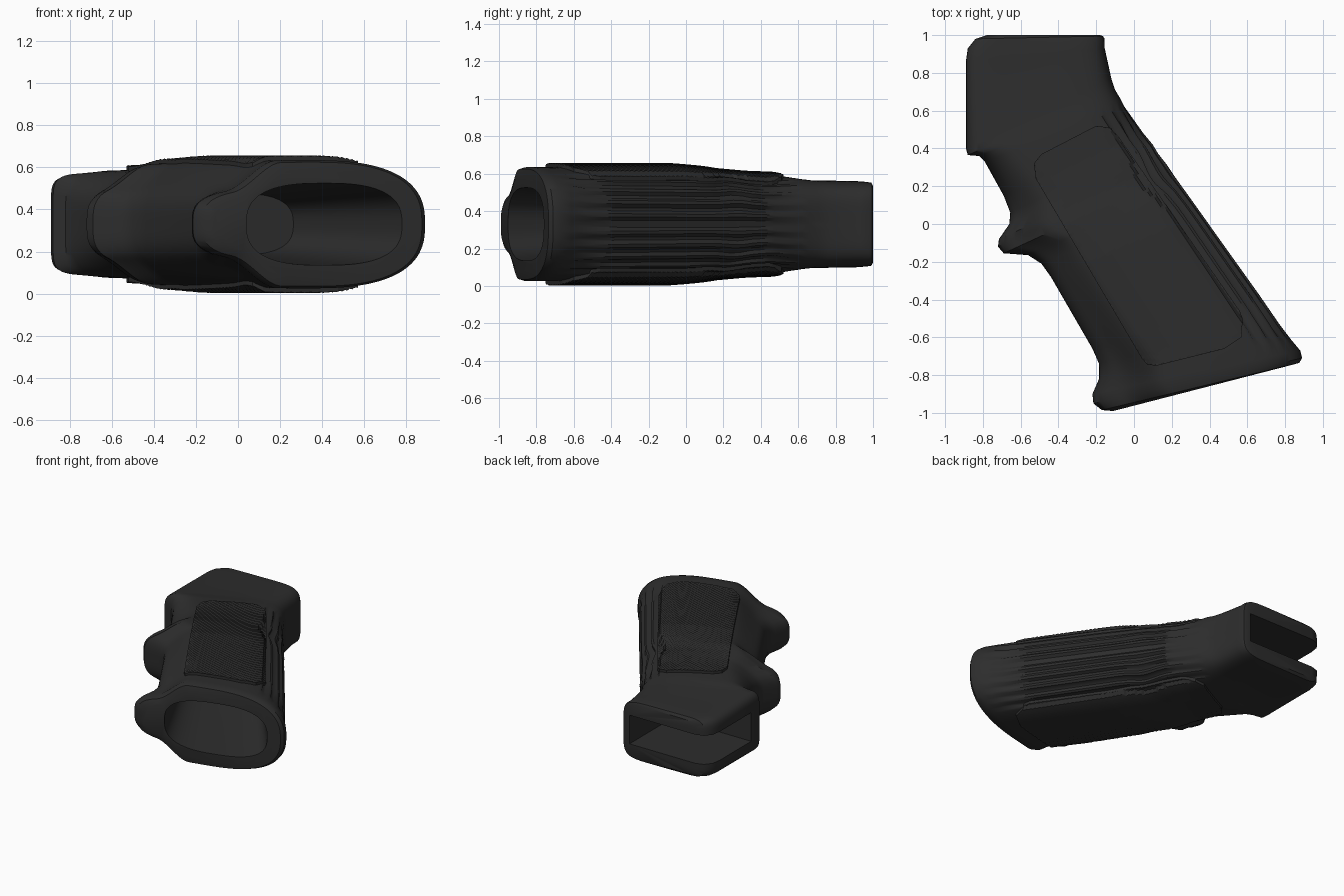
import bpy, bmesh, math
from mathutils import Vector, Matrix
from mathutils.bvhtree import BVHTree

MID = 0.33      # height of the symmetry plane
COUNT = 140     # points around each cross-section

if "Cube" in bpy.data.objects:
    bpy.data.objects.remove(bpy.data.objects["Cube"])

polymer = bpy.data.materials.new("black polymer")
polymer.use_nodes = True
polymer.diffuse_color = (0.026, 0.026, 0.026, 1)
polymer.node_tree.nodes["Principled BSDF"].inputs["Base Color"].default_value = polymer.diffuse_color


def add_object(name, bm):
    mesh = bpy.data.meshes.new(name)
    bm.to_mesh(mesh)
    bm.free()
    mesh.materials.append(polymer)
    obj = bpy.data.objects.new(name, mesh)
    bpy.context.collection.objects.link(obj)
    return obj


def activate(obj):
    bpy.ops.object.select_all(action='DESELECT')
    obj.select_set(True)
    bpy.context.view_layer.objects.active = obj


def keyed(keys, i):
    """Linear interpolation between (station, value) keys."""
    for (i0, v0), (i1, v1) in zip(keys, keys[1:]):
        if i <= i1:
            return v0 + (v1 - v0) * (i - i0) / (i1 - i0)
    return keys[-1][1]


def ring(front, back, half, n_front, n_back, taper=0.0, ribs=False):
    """Evenly spaced rounded section in the upright plane through front and back."""
    front, back = Vector((*front, MID)), Vector((*back, MID))
    centre, axis = (front + back) / 2, (back - front) / 2
    a = axis.length
    axis.normalize()
    start = taper - 0.7
    dense = []
    for i in range(1201):
        t = math.tau * i / 1200
        c, s = math.cos(t), math.sin(t)
        n = n_back if c > 0 else n_front
        u = math.copysign(abs(c) ** (2 / n), c)
        f = min(max((start - u) / 0.45, 0), 1)
        f = 1 - taper * f * f * (3 - 2 * f)
        dense.append(Vector((u * a, math.copysign(abs(s) ** (2 / n), s) * half * f)))
    lengths = [0.0]
    for p, q in zip(dense, dense[1:]):
        lengths.append(lengths[-1] + (q - p).length)
    points, j = [], 0
    for i in range(COUNT):
        while lengths[j] < lengths[-1] * i / COUNT:
            j += 1
        p = dense[j].copy()
        k = min(i, COUNT - i)
        if ribs and k <= 17 and k % 4 in (0, 1):
            p *= 1 - 0.018 / p.length       # groove
        points.append(centre + axis * p.x + Vector((0, 0, p.y)))
    return points


def loft(name, rings):
    bm = bmesh.new()
    loops = [[bm.verts.new(p) for p in r] for r in rings]
    for lo, hi in zip(loops, loops[1:]):
        for i in range(COUNT):
            k = (i + 1) % COUNT
            bm.faces.new((lo[i], lo[k], hi[k], hi[i]))
    bm.faces.new(loops[0])
    bm.faces.new(loops[-1])
    bmesh.ops.recalc_face_normals(bm, faces=bm.faces)
    return add_object(name, bm)


def cut(obj, cutter):
    cutter.hide_render = True
    activate(obj)
    mod = obj.modifiers.new("cut", 'BOOLEAN')
    mod.operation, mod.solver, mod.object = 'DIFFERENCE', 'EXACT', cutter
    bpy.ops.object.modifier_apply(modifier=mod.name)
    bpy.data.objects.remove(cutter)


# Side outline, from the mounting end down to the foot
front_edge = [(-.78, 1), (-.84, .98), (-.88, .93), (-.89, .86), (-.89, .4), (-.88, .365),
              (-.82, .36), (-.79, .33), (-.69, .15), (-.655, .06), (-.66, 0), (-.715, -.08),
              (-.72, -.12), (-.69, -.155), (-.56, -.165), (-.49, -.21), (-.44, -.28),
              (-.22, -.66), (-.185, -.74), (-.185, -.82), (-.22, -.9), (-.215, -.95),
              (-.17, -.985), (-.11, -.99)]
back_edge = [(-.18, 1), (-.165, .995), (-.155, .98), (-.155, .93), (-.12, .77), (-.1, .71),
             (-.07, .66), (-.05, .62), (.05, .48), (.1, .42), (.13, .37), (.17, .32),
             (.19, .29), (.21, .26), (.26, .19), (.31, .12), (.36, .05), (.66, -.37),
             (.77, -.53), (.83, -.61), (.88, -.67), (.89, -.71), (.875, -.735), (.84, -.745)]
half_keys = [(0, .205), (1, .222), (4, .235), (7, .257), (16, .305), (21, .305), (22, .295), (23, .25)]
taper_keys = [(0, 0), (6, .02), (8, .15), (12, .33), (16, .2), (18, .3), (20, .42), (23, .42)]
front_keys = [(0, 9), (5, 8), (8, 3.5), (23, 3.3)]
back_keys = [(0, 6), (4, 5), (8, 2.8), (23, 2.6)]

# Grip body with a ribbed backstrap
grip = loft("grip_body", [
    ring(f, b, keyed(half_keys, i), keyed(front_keys, i), keyed(back_keys, i),
         keyed(taper_keys, i), 8 <= i <= 18)
    for i, (f, b) in enumerate(zip(front_edge, back_edge))])

# Textured side panels follow the body surface
bpy.context.view_layer.update()
surface = BVHTree.FromObject(grip, bpy.context.evaluated_depsgraph_get())
panel_outline = [Vector((*p, 0)) for p in (
    (.04, -.71), (.07, -.745), (.12, -.75), (.52, -.65), (.57, -.6), (.575, -.5), (.56, -.46),
    (-.08, .46), (-.13, .51), (-.2, .52), (-.49, .37), (-.53, .32), (-.52, .24))]


def side_panel(name, side):
    bm = bmesh.new()
    nx, ny = 54, 96
    bmesh.ops.create_grid(bm, x_segments=nx, y_segments=ny, size=1)
    for v in bm.verts:
        odd = (round((v.co.x + 1) * nx / 2) + round((v.co.y + 1) * ny / 2)) % 2
        v.co = (v.co.x * 0.4, v.co.y * 0.72, 0.006 * odd)
    bm.transform(Matrix.Translation((0.02, -0.1, 0)) @ Matrix.Rotation(0.59, 4, 'Z'))
    for p, q in zip(panel_outline, panel_outline[1:] + panel_outline[:1]):
        d = q - p
        bmesh.ops.bisect_plane(bm, geom=bm.verts[:] + bm.edges[:] + bm.faces[:], plane_co=p,
                               plane_no=(d.y, -d.x, 0), clear_outer=True)
    for v in bm.verts:
        hit = surface.ray_cast(Vector((v.co.x, v.co.y, 2)), Vector((0, 0, -1)))[0]
        v.co.z += (hit.z if hit else MID + 0.25) + 0.017
    rim = bmesh.ops.extrude_edge_only(bm, edges=[e for e in bm.edges if e.is_boundary])
    for v in rim["geom"]:
        if isinstance(v, bmesh.types.BMVert):
            v.co.z -= 0.05
    if side < 0:
        for v in bm.verts:
            v.co.z = 2 * MID - v.co.z
        bmesh.ops.reverse_faces(bm, faces=bm.faces)
    return add_object(name, bm)


side_panel("upper_side_panel", 1)
side_panel("lower_side_panel", -1)

# Hollow in the foot, narrowing as it goes up the grip
axis = Vector((-0.53, 0.85))
across = Vector((0.968, 0.25))
hollow = []
for depth, scale in ((-0.1, 1.02), (0, 1), (0.8, 0.75)):
    c = Vector((0.41, -0.855)) + axis * depth
    reach = across * 0.382 * scale
    hollow.append(ring(c - reach, c + reach, 0.195 * scale, 2.7, 2.7))
cut(grip, loft("hollow_cutter", hollow))

# Mounting slot, open at the end and the front
bm = bmesh.new()
bmesh.ops.create_cube(bm, size=1)
for v in bm.verts:
    v.co = (-0.22 if v.co.x > 0 else -1, 1.1 if v.co.y > 0 else 0.48, MID + v.co.z * 0.22)
cut(grip, add_object("slot_cutter", bm))

activate(grip)
bpy.ops.object.shade_smooth_by_angle(angle=math.radians(35))
